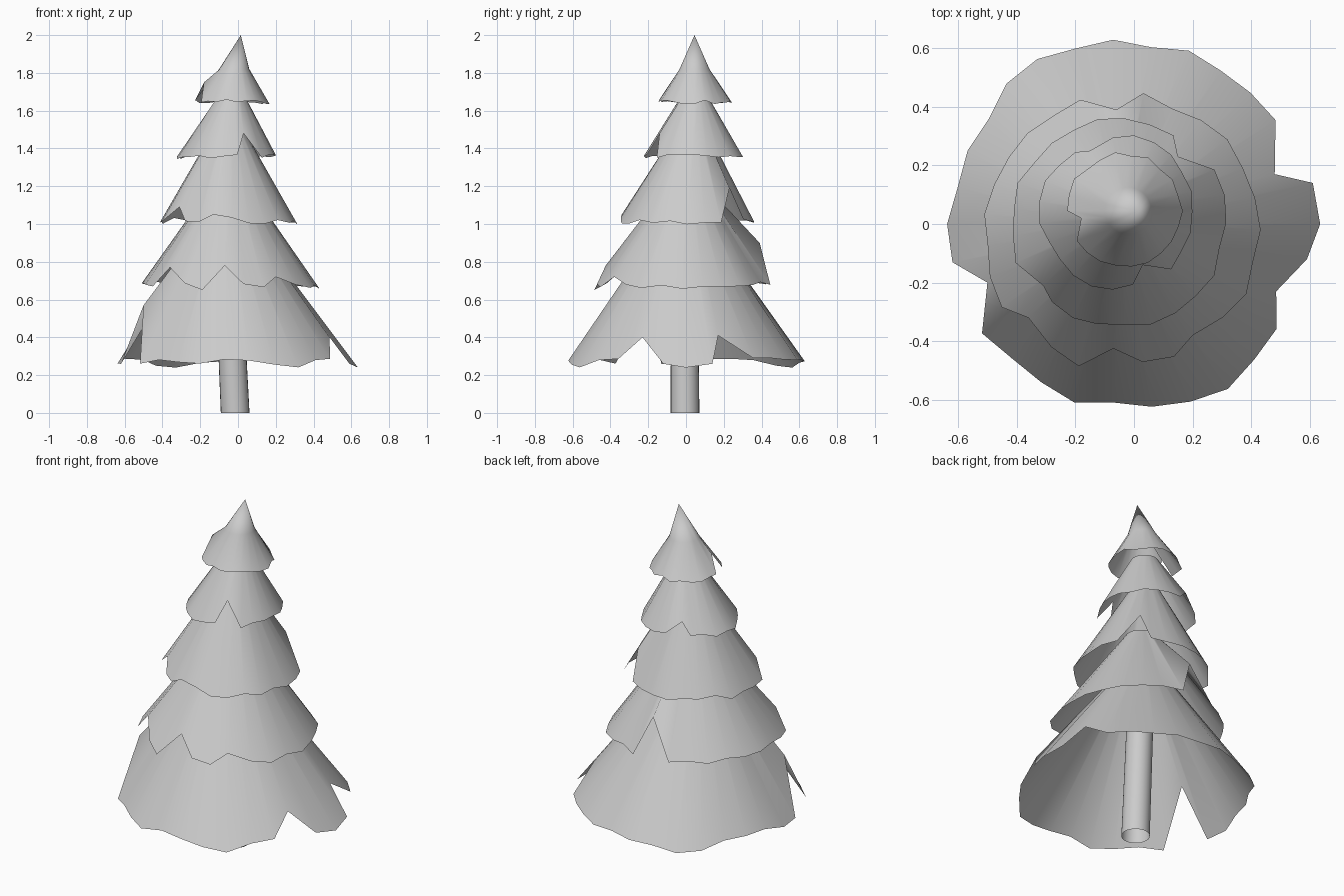
import bpy, bmesh, random
from math import cos, sin, tau, atan2
from mathutils import Vector

if "Cube" in bpy.data.objects:
    bpy.data.objects.remove(bpy.data.objects["Cube"])

random.seed(7)


def ring(bm, centre, radius, n):
    c = Vector(centre)
    return [bm.verts.new(c + Vector((cos(tau * i / n), sin(tau * i / n), 0)) * radius)
            for i in range(n)]


def bridge(bm, low, high):
    n = len(low)
    for i in range(n):
        j = (i + 1) % n
        bm.faces.new((low[i], low[j], high[j], high[i]))


def finish(bm, name):
    mesh = bpy.data.meshes.new(name)
    bm.to_mesh(mesh)
    bm.free()
    ob = bpy.data.objects.new(name, mesh)
    bpy.context.collection.objects.link(ob)
    for p in mesh.polygons:
        p.use_smooth = True
    return ob


def skirt(name, n, rim_c, rim_r, top_c, top_r, notches, tip=None):
    """Open cone of branches with a ragged rim; notches are rim points torn upwards."""
    bm = bmesh.new()
    rim = ring(bm, rim_c, rim_r, n)
    top = ring(bm, top_c, top_r, n)
    c = Vector(rim_c)
    for v in rim:
        k = 1 + random.uniform(-0.055, 0.025)
        v.co = c + (v.co - c) * k
        v.co.z += (1 - k) * rim_r * 0.9 + random.uniform(-0.008, 0.012)
    for p in notches:
        a = atan2(p[1] - c.y, p[0] - c.x)
        rim[round(a / tau * n) % n].co = p
    bridge(bm, rim, top)
    # pointed tip on the highest skirt
    if tip:
        t = bm.verts.new(tip)
        for i in range(n):
            bm.faces.new((top[i], top[(i + 1) % n], t))
    return finish(bm, name)


# Leaning open trunk
bm = bmesh.new()
bridge(bm, ring(bm, (-0.015, -0.005, 0), 0.076, 24), ring(bm, (-0.06, -0.01, 0.95), 0.07, 24))
finish(bm, "trunk")

# Five overlapping branch skirts, bottom to top
skirt("branches_bottom", 30, (-0.005, 0, 0.26), 0.635, (-0.06, -0.01, 1.06), 0.08,
      [(-0.5, -0.2, 0.57), (0.485, -0.23, 0.40), (0.48, 0.17, 0.41),
       (0.61, 0.14, 0.26), (0.635, 0, 0.24), (0.59, -0.12, 0.26)])
skirt("branches_lower", 27, (-0.05, -0.02, 0.665), 0.475, (-0.045, 0, 1.23), 0.08,
      [(-0.36, -0.32, 0.77), (-0.07, -0.425, 0.78), (0.2, -0.38, 0.72),
       (-0.06, 0.39, 0.90)])
skirt("branches_middle", 25, (-0.055, 0.005, 1.005), 0.37, (-0.05, 0.03, 1.50), 0.08,
      [(-0.31, -0.21, 1.09), (-0.13, -0.34, 1.05), (0.15, 0.23, 1.19)])
skirt("branches_upper", 23, (-0.055, 0.04, 1.35), 0.265, (-0.035, 0.045, 1.67), 0.075,
      [(0.03, -0.14, 1.48), (-0.15, 0.25, 1.43)])
skirt("branches_top", 22, (-0.035, 0.045, 1.64), 0.197, (-0.02, 0.045, 1.82), 0.08,
      [(-0.18, 0.02, 1.75)], tip=(0.015, 0.045, 2.0))
